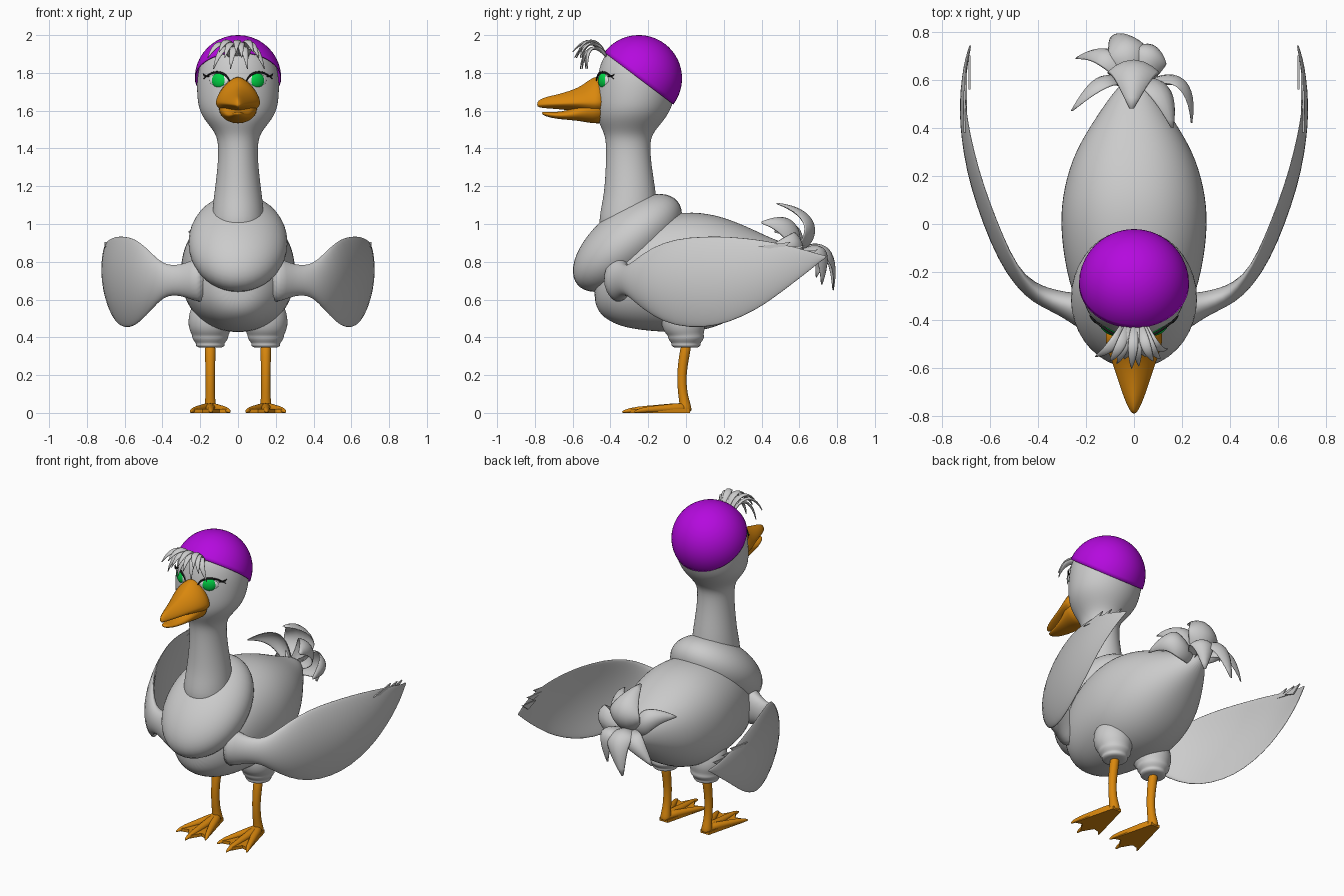
import bpy, bmesh, math, random
from mathutils import Vector as V, Matrix

if "Cube" in bpy.data.objects:
    bpy.data.objects.remove(bpy.data.objects["Cube"])

random.seed(4)


def material(name, rgb):
    m = bpy.data.materials.new(name)
    m.diffuse_color = (*rgb, 1)
    m.use_nodes = True
    m.node_tree.nodes["Principled BSDF"].inputs["Base Color"].default_value = m.diffuse_color
    return m


GREY = material("feather grey", (0.6, 0.6, 0.6))
PURPLE = material("cap purple", (0.46, 0.003, 0.73))
ORANGE = material("beak orange", (0.70, 0.245, 0.004))
GREEN = material("iris green", (0.0, 0.66, 0.06))
WHITE = material("eye white", (0.88, 0.88, 0.88))
BLACK = material("lash black", (0.01, 0.01, 0.01))


def finish(name, bm, mat, smooth=True, subsurf=0):
    bmesh.ops.recalc_face_normals(bm, faces=bm.faces)
    me = bpy.data.meshes.new(name)
    bm.to_mesh(me)
    bm.free()
    me.materials.append(mat)
    for p in me.polygons:
        p.use_smooth = smooth
    ob = bpy.data.objects.new(name, me)
    bpy.context.collection.objects.link(ob)
    if subsurf:
        mod = ob.modifiers.new("subdivision", 'SUBSURF')
        mod.levels = mod.render_levels = subsurf
    return ob


def ring(c, a, b, n=24, e=1.0, cup=(0, 0, 0)):
    """Closed oval about c with half axes a and b; e shapes it, cup bends the ends of a."""
    c, a, b, cup = V(c), V(a), V(b), V(cup)
    pts = []
    for i in range(n):
        t = 2 * math.pi * i / n
        u, v = math.cos(t), math.sin(t)
        pts.append(c + a * math.copysign(abs(u) ** e, u) + b * math.copysign(abs(v) ** e, v) + cup * u * u)
    return pts


def loft(name, rings, mat, subsurf=0):
    bm = bmesh.new()
    rows = [[bm.verts.new(p) for p in r] for r in rings]
    n = len(rows[0])
    for r, q in zip(rows, rows[1:]):
        for i in range(n):
            bm.faces.new((r[i], r[(i + 1) % n], q[(i + 1) % n], q[i]))
    bm.faces.new(rows[0])
    bm.faces.new(rows[-1])
    return finish(name, bm, mat, True, subsurf)


def blade(name, p, width, thick, mat, steps=14, cup=0.0):
    """Petal-shaped feather along a cubic bezier, optionally spoon-shaped."""
    p = [V(q) for q in p]
    side = (p[1] - p[0]).cross(p[3] - p[0]).normalized()
    rings = []
    for i in range(steps + 1):
        t = i / steps
        s = 1 - t
        c = p[0] * s**3 + p[1] * 3 * s * s * t + p[2] * 3 * s * t * t + p[3] * t**3
        d = (p[1] - p[0]) * s * s + (p[2] - p[1]) * 2 * s * t + (p[3] - p[2]) * t * t
        w = math.sin(math.pi * (0.1 + 0.885 * t)) ** 0.8
        n = side.cross(d.normalized())
        rings.append(ring(c, side * width * w, n * thick * (0.25 + 0.75 * w), 16, 1, n * cup * w))
    return loft(name, rings, mat)


def ball(name, loc, scale, rot, mat):
    bm = bmesh.new()
    m = Matrix.Translation(loc) @ rot.to_4x4() @ Matrix.Diagonal((*scale, 1))
    bmesh.ops.create_uvsphere(bm, u_segments=40, v_segments=24, radius=1, matrix=m)
    return finish(name, bm, mat)


def prism(name, pts, offset, mat):
    bm = bmesh.new()
    f = bm.faces.new([bm.verts.new(p) for p in pts])
    new = bmesh.ops.extrude_face_region(bm, geom=[f], use_keep_orig=True)["geom"]
    bmesh.ops.translate(bm, verts=[g for g in new if isinstance(g, bmesh.types.BMVert)], vec=offset)
    bmesh.ops.triangulate(bm, faces=[f for f in bm.faces if len(f.verts) > 4])
    return finish(name, bm, mat, False)


def along_y(rows, e=1.0, below=1.0):
    rings = [ring((0, y, z), (rx, 0, 0), (0, 0, rz), 24, e) for y, z, rx, rz in rows]
    for r, row in zip(rings, rows):
        for p in r:
            if p.z < row[1]:
                p.z = row[1] + (p.z - row[1]) * below
    return rings


# Body
loft("body", along_y([
    (-.487, .68, .06, .08), (-.462, .68, .14, .16), (-.36, .695, .235, .24), (-.2, .735, .285, .305),
    (0, .745, .312, .325), (.15, .75, .295, .305), (.3, .76, .25, .24), (.45, .785, .155, .14),
    (.55, .81, .085, .08), (.61, .82, .025, .025)], .92), GREY, 2)

# Breast collar
ball("breast", (0, -.31, .90), (.262, .345, .178), Matrix.Rotation(math.radians(39.7), 3, 'X'), GREY)

# Neck and head
loft("neck_and_head", [ring((0, y, z), (rx, 0, 0), (0, ry, 0)) for z, y, rx, ry in [
    (.92, -.30, .145, .165), (1.05, -.305, .14, .155), (1.15, -.295, .128, .14), (1.3, -.303, .108, .122),
    (1.42, -.307, .104, .116), (1.48, -.305, .118, .128), (1.54, -.294, .170, .172),
    (1.6, -.281, .208, .200), (1.68, -.268, .219, .213), (1.77, -.254, .220, .219),
    (1.85, -.25, .204, .205), (1.91, -.25, .172, .172), (1.955, -.25, .115, .115), (1.98, -.25, .03, .03)]],
    GREY, 2)

# Cap: a tilted half sphere
bm = bmesh.new()
bmesh.ops.create_uvsphere(bm, u_segments=48, v_segments=32, radius=.229)
bmesh.ops.delete(bm, geom=[v for v in bm.verts if v.co.z < -.001], context='VERTS')
bmesh.ops.transform(bm, verts=bm.verts,
                    matrix=Matrix.Translation((0, -.25, 1.771)) @ Matrix.Rotation(math.radians(-37), 4, 'X'))
cap = finish("cap", bm, PURPLE)
mod = cap.modifiers.new("thickness", 'SOLIDIFY')
mod.thickness = .004
mod.offset = -1

# Beak halves: the upper one has a narrow ridge and a flatter underside
loft("upper_beak", along_y([
    (-.42, 1.64, .125, .15), (-.49, 1.64, .12, .142), (-.53, 1.64, .108, .11), (-.57, 1.64, .094, .083),
    (-.62, 1.638, .076, .066), (-.68, 1.636, .057, .05), (-.74, 1.634, .035, .04), (-.775, 1.632, .018, .028),
    (-.788, 1.63, .007, .014)], 1.3, .55), ORANGE, 1)
loft("lower_beak", along_y([
    (-.42, 1.615, .11, .088), (-.5, 1.61, .10, .078), (-.55, 1.595, .085, .052), (-.6, 1.58, .069, .031),
    (-.66, 1.574, .054, .02), (-.72, 1.577, .036, .015), (-.765, 1.588, .016, .009)]), ORANGE, 1)

# Forehead tuft
for i in range(11):
    k = (i - 5) / 5
    x = .15 * k - .01
    low = (.06, .0, .09)[i % 3]
    blade(f"tuft_feather_{i}", [(.05 * k, -.42, 1.885), (.06 * k, -.47, 1.96 + low * .4),
                                (.7 * x, -.54, 1.95 + low * .4),
                                (x, -.60 + .05 * abs(k) + (.03 if low < .01 else 0), 1.82 + low)],
          .021, .008, GREY, 10)

# Tail feathers: control points, width
root = (0, .55, .83)
tail = [
    ([(0, .72, .88), (.0, .74, 1.08), (-.01, .48, 1.11)], .11),
    ([(-.10, .66, .90), (-.16, .62, 1.02), (-.26, .47, .96)], .065),
    ([(.09, .66, .90), (.15, .58, 1.05), (.16, .40, 1.01)], .085),
    ([(.13, .66, .84), (.27, .64, .93), (.24, .42, .86)], .08),
    ([(-.06, .72, .90), (-.14, .75, .88), (-.24, .69, .72)], .06),
    ([(.00, .70, .94), (-.03, .82, .90), (-.09, .78, .65)], .085),
    ([(.07, .70, .92), (.10, .78, .90), (.06, .72, .68)], .08)]
for i, (pts, w) in enumerate(tail):
    blade(f"tail_feather_{i}", [root] + pts, w, .007, GREY, 16, w * .45)

# Wing stations: x, y, low, high, half thickness
wing = [(.16, -.38, .57, .85, .09), (.24, -.35, .595, .81, .065), (.30, -.33, .62, .785, .05),
        (.37, -.305, .625, .78, .042), (.43, -.275, .585, .81, .036), (.51, -.195, .51, .88, .026),
        (.58, -.07, .455, .925, .02), (.64, .08, .447, .937, .016), (.683, .22, .475, .936, .014),
        (.708, .37, .545, .92, .012), (.714, .46, .605, .905, .011), (.712, .56, .68, .882, .010),
        (.70, .66, .758, .855, .008), (.688, .71, .80, .838, .006), (.68, .745, .823, .832, .004)]
spikes = [[(.38, .88), (.50, .86), (.555, .905)], [(.47, .87), (.57, .85), (.63, .887)],
          [(.56, .85), (.64, .82), (.70, .865)]]
web = [(-.03, .02), (.03, .02), (.05, -.06), (.10, -.25), (.05, -.235), (.005, -.31),
       (-.04, -.235), (-.10, -.25), (-.05, -.06)]

for s, side in ((1, "right"), (-1, "left")):
    # Wing: tall cupped sections swept outward and back
    rings = []
    for i, (x, y, lo, hi, th) in enumerate(wing):
        a, b = wing[max(i - 1, 0)], wing[min(i + 1, len(wing) - 1)]
        n = V((s * (b[1] - a[1]), a[0] - b[0], 0)).normalized()
        h = (hi - lo) / 2
        cup = -n * max(0, h - .08) * .25
        rings.append(ring((s * x, y, (lo + hi) / 2), (0, 0, h), n * th, 24, 1, cup))
    loft(f"{side}_wing", rings, GREY, 1)
    for j, tri in enumerate(spikes):
        prism(f"{side}_wing_feather_{j}", [(s * (.70 - .02 * j * j / 4), y, z) for y, z in tri],
              (s * .008, 0, 0), GREY)

    # Feathered thigh with folds
    cx = s * .147
    loft(f"{side}_thigh", [ring((cx, y, z), (r, 0, 0), (0, r, 0)) for z, r, y in [
        (.6, .09, -.02), (.52, .115, -.02), (.46, .118, -.012), (.425, .104, -.01), (.408, .095, 0),
        (.397, .098, 0), (.377, .084, 0), (.368, .075, 0), (.358, .079, 0), (.345, .068, 0),
        (.345, .03, 0)]], GREY, 1)

    # Leg
    loft(f"{side}_leg", [ring((cx, y, z), (r, 0, 0), (0, r, 0), 16) for z, r, y in [
        (.38, .03, .005), (.3, .028, -.01), (.2, .025, -.025), (.1, .025, -.018), (.05, .029, -.005),
        (.02, .034, -.003), (.005, .028, 0)]], ORANGE, 1)

    # Webbed foot
    prism(f"{side}_foot_web", [(cx + x, y, 0) for x, y in web], (0, 0, .02), ORANGE)
    for j, (tx, ty) in enumerate([(-.105, -.275), (.005, -.34), (.105, -.275)]):
        loft(f"{side}_toe_{j}", [ring((cx + tx * t, ty * t, h), (w, 0, 0), (0, 0, h), 12)
                                 for t, w, h in [(-.08, .02, .02), (.05, .034, .029), (.4, .024, .022),
                                                 (.8, .018, .017), (.95, .01, .009), (1, .003, .004)]], ORANGE, 1)

    # Eye on the head surface
    def on_head(x, z, out=0.0):
        return V((s * x, -.254 - .219 * math.sqrt(1 - (x / .22) ** 2) - out, z))
    p = on_head(.105, 1.76)
    n = V((s * .105, p.y + .254, 0)).normalized()
    rot = n.to_track_quat('Z', 'Y').to_matrix()
    ball(f"{side}_eye_white", p - n * .010, (.056, .034, .014), rot, WHITE)
    ball(f"{side}_iris", p - n * .008, (.042, .040, .019), rot, GREEN)
    blade(f"{side}_eyelashes", [on_head(.045, 1.758, .006), on_head(.07, 1.818, .006),
                                on_head(.145, 1.815, .008), on_head(.182, 1.768, .006)], .006, .006, BLACK)
    blade(f"{side}_lash_flick", [on_head(.152, 1.783, .002), on_head(.165, 1.78, .006),
                                 on_head(.178, 1.782, .006), on_head(.185, 1.795, .006)], .005, .005, BLACK, 8)
